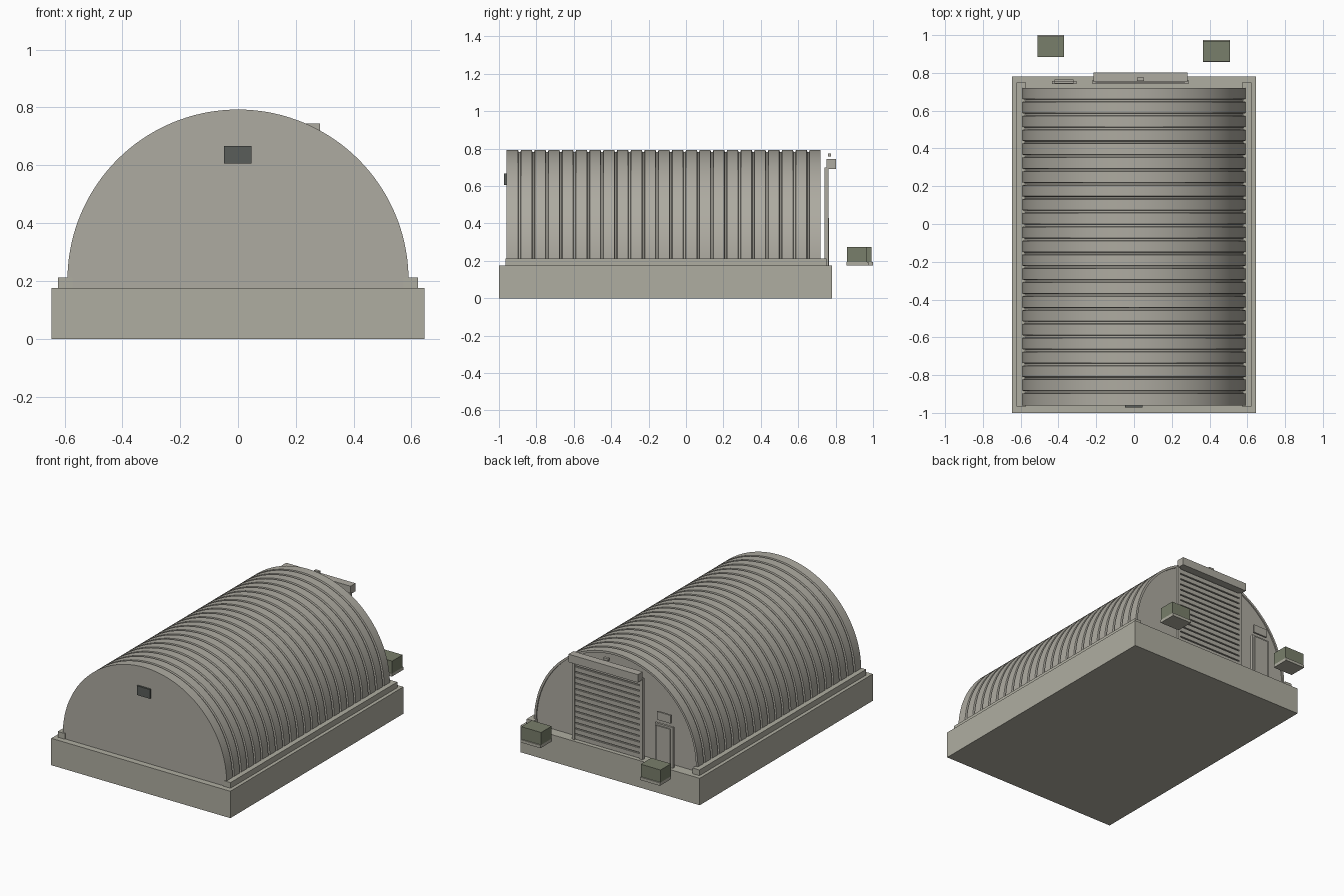
import bpy, bmesh, math

if "Cube" in bpy.data.objects:
    bpy.data.objects.remove(bpy.data.objects["Cube"])


def material(name, rgb):
    m = bpy.data.materials.new(name)
    m.diffuse_color = (*rgb, 1)
    m.use_nodes = True
    m.node_tree.nodes["Principled BSDF"].inputs["Base Color"].default_value = m.diffuse_color
    return m


CONCRETE = material("concrete", (0.43, 0.42, 0.355))
METAL = material("shell_metal", (0.42, 0.405, 0.355))
OLIVE = material("olive_paint", (0.19, 0.21, 0.145))
DARK = material("dark_grey", (0.10, 0.11, 0.10))


def finish(bm, name, mat):
    bmesh.ops.recalc_face_normals(bm, faces=bm.faces[:])
    me = bpy.data.meshes.new(name)
    bm.to_mesh(me)
    bm.free()
    me.materials.append(mat)
    ob = bpy.data.objects.new(name, me)
    bpy.context.collection.objects.link(ob)
    return ob


def boxes(name, mat, *extents):
    """One object from boxes given as (x0, x1, y0, y1, z0, z1)."""
    bm = bmesh.new()
    for x0, x1, y0, y1, z0, z1 in extents:
        vs = bmesh.ops.create_cube(bm, size=1)["verts"]
        for v in vs:
            v.co.x = x1 if v.co.x > 0 else x0
            v.co.y = y1 if v.co.y > 0 else y0
            v.co.z = z1 if v.co.z > 0 else z0
    return finish(bm, name, mat)


# Foundation and side curbs
boxes("foundation", CONCRETE, (-0.645, 0.645, -1, 0.78, 0, 0.175))
boxes("side_curbs", CONCRETE,
      (-0.622, -0.572, -0.965, 0.75, 0.17, 0.212),
      (0.572, 0.622, -0.965, 0.75, 0.17, 0.212))

# Barrel shell: arch section lofted along y, with regular grooves
R, CZ, FLOOR, N = 0.59, 0.203, 0.17, 72


def arch(bm, y, r):
    pts = [(r, FLOOR)]
    pts += [(r * math.cos(math.pi * i / N), CZ + r * math.sin(math.pi * i / N))
            for i in range(N + 1)]
    pts.append((-r, FLOOR))
    return [bm.verts.new((x, y, z)) for x, z in pts]


stations = [(-0.96, R)]
for i in range(22):
    y = -0.89 + i * 0.0735
    stations += [(y - 0.008, R), (y - 0.005, R - 0.010),
                 (y + 0.005, R - 0.010), (y + 0.008, R)]
stations += [(0.72, R), (0.72, R - 0.014), (0.712, R - 0.014)]

bm = bmesh.new()
rings = [arch(bm, y, r) for y, r in stations]
for a, b in zip(rings, rings[1:]):
    for i in range(len(a)):
        j = (i + 1) % len(a)
        bm.faces.new((a[i], a[j], b[j], b[i]))
bm.faces.new(rings[0])
bm.faces.new(rings[-1])
shell = finish(bm, "barrel_shell", METAL)
bpy.context.view_layer.objects.active = shell
shell.select_set(True)
bpy.ops.object.shade_smooth_by_angle(angle=math.radians(30))
shell.select_set(False)

# Vent on the closed end
boxes("end_vent", DARK, (-0.048, 0.046, -0.972, -0.955, 0.606, 0.666))

# Roller door: posts, backing panel, slats and hood
boxes("door_posts", METAL,
      (-0.22, -0.2, 0.74, 0.762, 0.175, 0.70),
      (0.268, 0.288, 0.74, 0.762, 0.175, 0.70))
boxes("door_panel", METAL, (-0.2, 0.268, 0.74, 0.748, 0.175, 0.70))
PITCH = 0.515 / 14
boxes("door_slats", METAL, *[
    (-0.2, 0.268, 0.745, 0.759, 0.179 + k * PITCH, 0.179 + (k + 0.78) * PITCH)
    for k in range(14)])
boxes("door_hood", METAL, (-0.215, 0.284, 0.752, 0.803, 0.692, 0.744))
boxes("door_lamp", METAL, (0.017, 0.052, 0.758, 0.776, 0.758, 0.774))

# Side entrance with raised leaf and sign plate
boxes("entrance_frame", METAL, (-0.435, -0.305, 0.742, 0.757, 0.175, 0.44))
boxes("entrance_leaf", METAL, (-0.42, -0.32, 0.755, 0.765, 0.175, 0.428))
boxes("entrance_sign", METAL, (-0.42, -0.32, 0.745, 0.757, 0.462, 0.515))

# Two crates on thin pallets
for side, x0, y0 in (("left", -0.512, 0.885), ("right", 0.366, 0.86)):
    boxes(side + "_pallet", CONCRETE,
          (x0, x0 + 0.142, y0 - 0.002, y0 + 0.115, 0.175, 0.194))
    boxes(side + "_crate", OLIVE,
          (x0, x0 + 0.142, y0, y0 + 0.108, 0.194, 0.275))
